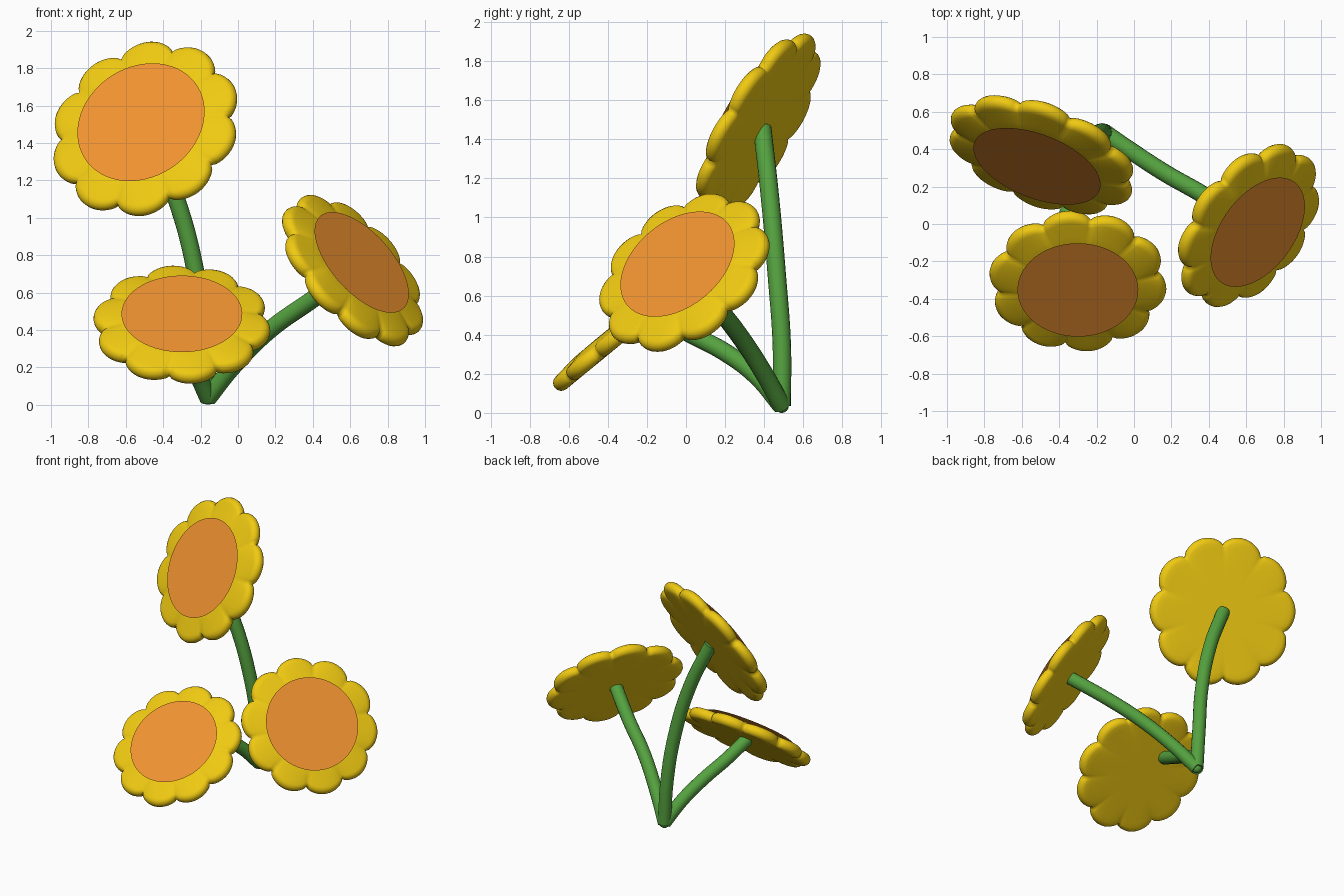
import bpy, bmesh, math
from mathutils import Vector, Matrix

if "Cube" in bpy.data.objects:
    bpy.data.objects.remove(bpy.data.objects["Cube"])


def material(name, rgb):
    m = bpy.data.materials.new(name)
    m.diffuse_color = (*rgb, 1)
    m.use_nodes = True
    m.node_tree.nodes["Principled BSDF"].inputs["Base Color"].default_value = m.diffuse_color
    return m


YELLOW = material("petal_yellow", (0.87, 0.59, 0.006))
ORANGE = material("disc_orange", (0.87, 0.29, 0.03))
GREEN = material("stem_green", (0.09, 0.36, 0.05))


def add_object(name, bm, mat, matrix, smooth=True):
    bmesh.ops.recalc_face_normals(bm, faces=bm.faces)
    me = bpy.data.meshes.new(name)
    bm.to_mesh(me)
    bm.free()
    me.materials.append(mat)
    for p in me.polygons:
        p.use_smooth = smooth
    ob = bpy.data.objects.new(name, me)
    ob.matrix_world = matrix
    bpy.context.collection.objects.link(ob)
    return ob


# Petal head: lathe-like profile whose radius is scalloped into ten petals
SEG, R, T = 160, 0.477, 0.042
PROFILE = [(0.12, -T), (0.25, -T), (0.34, -T), (0.40, -T)]
PROFILE += [(R - T + T * math.cos(a), T * math.sin(a))
            for a in [math.radians(-90 + 22.5 * i) for i in range(9)]]
PROFILE += [(0.40, 0.046), (0.35, 0.053), (0.30, 0.058), (0.15, 0.06)]


def petal_head(name, matrix):
    bm = bmesh.new()
    rings = []
    for rho, h in PROFILE:
        w = min(max((rho - 0.26) / (R - 0.26), 0), 1)
        ring = []
        for i in range(SEG):
            a = 2 * math.pi * i / SEG
            dip = 1 - abs(math.cos(5 * a)) ** 0.65
            r = rho * (1 - 0.12 * dip * w)
            z = h * (1 - 0.3 * dip * w * w)
            ring.append(bm.verts.new((r * math.cos(a), r * math.sin(a), z)))
        rings.append(ring)
    for lo, hi in zip(rings, rings[1:]):
        for i in range(SEG):
            j = (i + 1) % SEG
            bm.faces.new((lo[i], lo[j], hi[j], hi[i]))
    bm.faces.new(rings[0][::-1])
    bm.faces.new(rings[-1])
    add_object(name, bm, YELLOW, matrix)


# Flat round centre lying just above the petals
def centre_disc(name, matrix):
    bm = bmesh.new()
    bmesh.ops.create_circle(bm, cap_ends=True, segments=64, radius=0.323,
                            matrix=Matrix.Translation((0, 0, 0.075)))
    for f in bm.faces:
        if f.normal.z < 0:
            f.normal_flip()
    me_ob = add_object(name, bm, ORANGE, matrix, False)
    if me_ob.data.polygons[0].normal.z < 0:
        me_ob.data.flip_normals()


# Round stem following a smooth path
def stem(name, points, radius=0.047):
    cu = bpy.data.curves.new(name, 'CURVE')
    cu.dimensions = '3D'
    cu.bevel_depth = radius
    cu.bevel_resolution = 6
    cu.resolution_u = 10
    cu.use_fill_caps = True
    sp = cu.splines.new('BEZIER')
    sp.bezier_points.add(len(points) - 1)
    for bp, p in zip(sp.bezier_points, points):
        bp.co = p
        bp.handle_left_type = bp.handle_right_type = 'AUTO'
    cu.materials.append(GREEN)
    ob = bpy.data.objects.new(name, cu)
    bpy.context.collection.objects.link(ob)
    bpy.ops.object.select_all(action='DESELECT')
    bpy.context.view_layer.objects.active = ob
    ob.select_set(True)
    bpy.ops.object.convert(target='MESH')
    bpy.ops.object.shade_smooth_by_angle()


# name, head centre, facing, direction along one petal (or notch), notch?, size, stem path
BASE = (-0.16, 0.49, 0.036)
FLOWERS = [
    ("tall", (-0.495, 0.37, 1.475), (-0.316, -0.82, 0.477), (0.145, 0.174, 0.395), True, 1.11,
     [(-0.18, 0.49, 0.35), (-0.225, 0.465, 0.7), (-0.33, 0.43, 1.1), (-0.485, 0.39, 1.46)]),
    ("front", (-0.30, -0.305, 0.428), (0.0, -0.636, 0.775), (0.47, -0.06, -0.05), False, 1.0,
     [(-0.23, 0.36, 0.19), (-0.30, 0.2, 0.31), (-0.36, 0.03, 0.40), (-0.41, -0.16, 0.50)]),
    ("side", (0.6125, -0.008, 0.717), (0.652, -0.478, 0.586), (-0.258, 0.148, 0.408), False, 1.03,
     [(-0.03, 0.40, 0.2), (0.17, 0.27, 0.40), (0.38, 0.15, 0.55), (0.595, 0.005, 0.70)]),
]

for name, centre, facing, along, notch, size, path in FLOWERS:
    n = Vector(facing).normalized()
    u = Vector(along)
    u = (u - n * u.dot(n)).normalized()
    if notch:
        u = Matrix.Rotation(math.radians(18), 3, n) @ u
    v = n.cross(u)
    rot = Matrix((u, v, n)).transposed().to_4x4()
    m = Matrix.Translation(centre) @ rot @ Matrix.Diagonal((size, size, 1, 1))
    petal_head(name + "_petals", m)
    centre_disc(name + "_centre", m)
    stem(name + "_stem", [BASE] + path)

# Rounded joint where the stems meet
bm = bmesh.new()
bmesh.ops.create_uvsphere(bm, u_segments=20, v_segments=12, radius=0.036)
add_object("stem_joint", bm, GREEN, Matrix.Translation(BASE))
